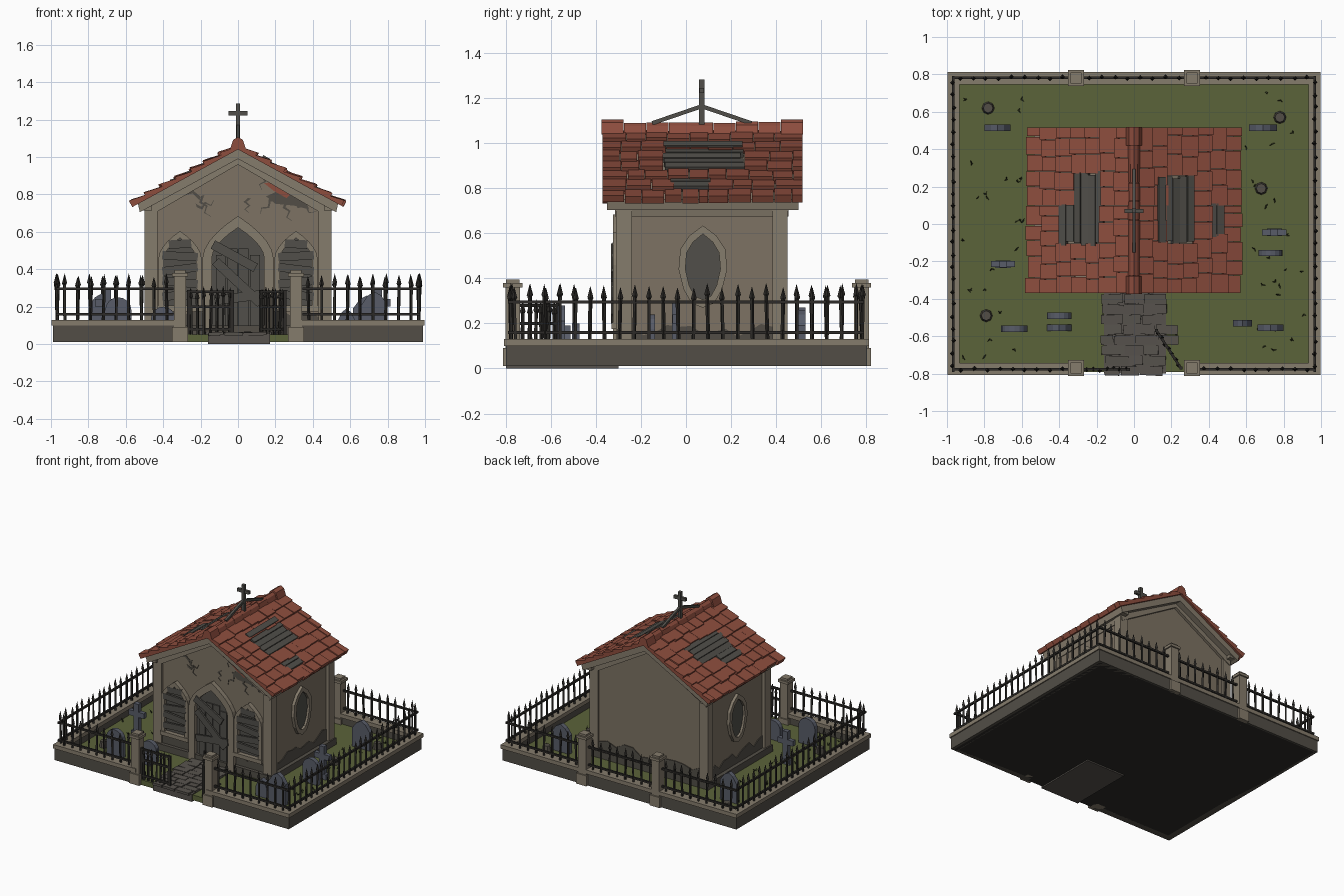
import bpy, bmesh, math, random
from mathutils import Vector, Matrix, Euler

if "Cube" in bpy.data.objects:
    bpy.data.objects.remove(bpy.data.objects["Cube"])
random.seed(4)
rnd = random.uniform

def mat(name, c):
    m = bpy.data.materials.new(name)
    m.diffuse_color = (*c, 1)
    m.use_nodes = True
    m.node_tree.nodes["Principled BSDF"].inputs["Base Color"].default_value = m.diffuse_color
    return m

PLASTER = mat("plaster tan", (0.205, 0.170, 0.125))
TRIM = mat("trim stone", (0.235, 0.200, 0.150))
DARK = mat("dark stone", (0.085, 0.076, 0.062))
RED = mat("roof red", (0.270, 0.075, 0.048))
GRASS = mat("grass green", (0.105, 0.125, 0.042))
PATH = mat("path slate", (0.095, 0.085, 0.074))
IRON = mat("iron black", (0.026, 0.024, 0.021))
WOOD = mat("weathered wood", (0.082, 0.078, 0.068))
GRAVE = mat("gravestone blue grey", (0.098, 0.108, 0.140))
WEED = mat("weed dark green", (0.035, 0.045, 0.016))

def make(name, bm, *mats):
    bmesh.ops.recalc_face_normals(bm, faces=bm.faces)
    me = bpy.data.meshes.new(name)
    bm.to_mesh(me)
    bm.free()
    for m in mats:
        me.materials.append(m)
    ob = bpy.data.objects.new(name, me)
    bpy.context.collection.objects.link(ob)
    return ob

def box(bm, c, s, rot=(0, 0, 0)):
    M = Matrix.Translation(c) @ Euler(rot).to_matrix().to_4x4() @ Matrix.Diagonal((*s, 1))
    bmesh.ops.create_cube(bm, size=1, matrix=M)

def span(bm, x0, x1, y0, y1, z0, z1):
    box(bm, ((x0+x1)/2, (y0+y1)/2, (z0+z1)/2), (x1-x0, y1-y0, z1-z0))

def prism(bm, pts, a, b, axis='y'):
    """Extrude a (u, z) outline from a to b along y or x."""
    f = (lambda u, v, d: (u, d, v)) if axis == 'y' else (lambda u, v, d: (d, u, v))
    A = [bm.verts.new(f(u, v, a)) for u, v in pts]
    B = [bm.verts.new(f(u, v, b)) for u, v in pts]
    bm.faces.new(A)
    bm.faces.new(B[::-1])
    for i in range(len(pts)):
        j = (i + 1) % len(pts)
        bm.faces.new((A[i], B[i], B[j], A[j]))

def frame(bm, out, inn, a, b, axis='y', closed=False):
    n = len(out)
    for i in range(n if closed else n - 1):
        j = (i + 1) % n
        prism(bm, [out[i], out[j], inn[j], inn[i]], a, b, axis)

def beam(bm, p, q, t, t2=None):
    p, q = Vector(p), Vector(q)
    d = q - p
    M = Matrix.Translation((p+q)/2) @ d.to_track_quat('Z', 'Y').to_matrix().to_4x4()
    bmesh.ops.create_cube(bm, size=1, matrix=M @ Matrix.Diagonal((t, t2 or t, d.length, 1)))

def arch(cx, w, z0, zs, zt, n=5):
    right = [(w*(1-(i/n)**1.8), zs+(zt-zs)*i/n) for i in range(n + 1)]
    left = [(-x, z) for x, z in right[:-1]]
    return [(cx+x, z) for x, z in [(-w, z0)] + left + right[::-1] + [(w, z0)]]

# ground slab, black underneath
bm = bmesh.new()
span(bm, -0.97, 0.97, -0.79, 0.79, 0.01, 0.05)
ground = make("ground", bm, GRASS, IRON)
for p in ground.data.polygons:
    p.material_index = 1 if p.normal.z < -0.5 else 0

# perimeter wall and coping; front gap for the gate
for nm, m, e, z0, z1 in (("perimeter_wall", DARK, 0, 0.01, 0.10), ("wall_coping", TRIM, 0.008, 0.10, 0.13)):
    bm = bmesh.new()
    for s in (-1, 1):
        xo, xi = s*(0.99+e), s*(0.94-e)
        span(bm, min(xo, xi), max(xo, xi), -0.8-e, 0.805+e, z0, z1)
        span(bm, min(s*0.3, s*0.94), max(s*0.3, s*0.94), -0.8-e, -0.75+e, z0, z1)
    span(bm, -0.94, 0.94, 0.755-e, 0.805+e, z0, z1)
    make(nm, bm, m)

# gate pillars, front and back
bm = bmesh.new()
for x in (-0.31, 0.31):
    for y in (-0.77, 0.78):
        span(bm, x-0.033, x+0.033, y-0.033, y+0.033, 0.01, 0.365)
        span(bm, x-0.043, x+0.043, y-0.043, y+0.043, 0.01, 0.09)
        span(bm, x-0.043, x+0.043, y-0.043, y+0.043, 0.36, 0.38)
        span(bm, x-0.03, x+0.03, y-0.03, y+0.03, 0.38, 0.395)
make("gate_pillars", bm, TRIM)

# iron fence with spear tips
def spike(bm, x, y, z0, z1):
    t = Vector((x+rnd(-.006, .006), y+rnd(-.006, .006), z1-0.05))
    beam(bm, (x, y, z0), t, 0.012)
    for h, r1, r2, dz in ((0.012, 0.006, 0.013, 0), (0.05, 0.013, 0, 0.03)):
        bmesh.ops.create_cone(bm, segments=4, radius1=r1, radius2=r2, depth=h, cap_ends=True,
                              matrix=Matrix.Translation(t + Vector((0, 0, dz))))

def fence(bm, p, q, z0=0.12, z1=0.375, step=0.066, rails=(0.16, 0.295)):
    p, q = Vector(p), Vector(q)
    n = max(2, round((q-p).length/step))
    for i in range(n):
        c = p.lerp(q, (i+0.5)/n)
        spike(bm, c.x, c.y, z0, z1-rnd(0, .02))
    for z in rails:
        beam(bm, (*p, z), (*q, z), 0.014)

bm = bmesh.new()
for s in (-1, 1):
    fence(bm, (s*0.967, -0.79), (s*0.967, 0.79))
    fence(bm, (s*0.96, -0.777), (s*0.345, -0.777))
    fence(bm, (s*0.96, 0.782), (s*0.345, 0.782))
fence(bm, (-0.275, 0.782), (0.275, 0.782))
make("iron_fence", bm, IRON)

# gate leaves: left shut, right swung inward
bm = bmesh.new()
for p, q in (((-0.265, -0.777), (-0.03, -0.777)), ((0.25, -0.77), (0.12, -0.57))):
    fence(bm, p, q, 0.05, 0.31, 0.036, (0.08, 0.2, 0.28))
    for e in (p, q):
        beam(bm, (*e, 0.04), (*e, 0.29), 0.016)
make("gate_leaves", bm, IRON)

# stone path of irregular slabs
bm = bmesh.new()
span(bm, -0.16, 0.17, -0.8, -0.3, 0.0, 0.056)
for r in range(9):
    y, x = -0.785 + r*0.055, -0.175 + rnd(-.01, .02)
    while x < 0.13:
        w = rnd(0.07, 0.13)
        box(bm, (x+w/2, y, 0.055), (w-0.006, 0.05, 0.018), (rnd(-.05, .05), rnd(-.05, .05), rnd(-.06, .06)))
        x += w
make("stone_path", bm, PATH)

# chapel body
bm = bmesh.new()
prism(bm, [(-.475, .03), (.475, .03), (.475, .75), (0, 1.01), (-.475, .75)], -0.29, 0.435)
make("chapel_walls", bm, PLASTER)

# corner pilasters, cornices and raking boards
bm = bmesh.new()
for s in (-1, 1):
    for y0, y1 in ((-0.31, -0.24), (0.385, 0.45)):
        span(bm, min(s*.43, s*.5), max(s*.43, s*.5), y0, y1, 0.05, 0.735)
    span(bm, min(s*.46, s*.525), max(s*.46, s*.525), -0.335, 0.49, 0.715, 0.745)
rake = [(-.535, .75), (0, 1.045), (.535, .75), (.525, .705), (0, .99), (-.525, .705)]
prism(bm, rake, -0.35, 0.5)
prism(bm, [(x*.93, z-.03) for x, z in rake], -0.315, 0.455)
make("trim_and_cornice", bm, TRIM)

# plinth and jagged damp stains
def jag(bm, u0, u1, a, b, axis):
    n = 12
    top = [(u0+(u1-u0)*i/n, rnd(0.14, 0.2)) for i in range(n + 1)]
    prism(bm, [(u1, 0.05), (u0, 0.05)] + top, a, b, axis)
bm = bmesh.new()
span(bm, -0.51, 0.51, -0.322, 0.46, 0.04, 0.1)
for s in (-1, 1):
    jag(bm, -0.24, 0.385, s*0.47, s*0.481, 'x')
jag(bm, -0.43, 0.43, 0.43, 0.441, 'y')
jag(bm, -0.43, 0.43, -0.285, -0.296, 'y')
make("plinth_and_stains", bm, DARK)

# arches: door, front windows, side windows
frames, fills = bmesh.new(), bmesh.new()
for cx, w, z0, zs, zt, t in ((0, .19, .05, .46, .685, .05), (-.31, .115, .2, .46, .605, .03), (.31, .115, .2, .46, .605, .03)):
    inner = arch(cx, w-t, z0, zs, zt-t*1.25)
    frame(frames, arch(cx, w, z0, zs, zt), inner, -0.28, -0.325)
    prism(fills, inner, -0.28, -0.297)
    if cx:
        span(frames, cx-.12, cx+.12, -0.33, -0.28, 0.175, 0.205)
def lancet(k):
    half = [(0, .27), (.05, .29), (.085, .35), (.108, .44), (.1, .53), (.06, .59), (0, .635)]
    pts = half + [(-u, z) for u, z in half[-2:0:-1]]
    return [(0.075+u*k, .45+(z-.45)*(k+.08 if k < 1 else 1)) for u, z in pts]
for s in (-1, 1):
    frame(frames, lancet(1), lancet(.72), s*.46, s*.497, 'x', True)
    prism(fills, lancet(.74), s*.46, s*.48, 'x')
make("arch_frames", frames, TRIM)
make("door_and_window_panels", fills, WOOD)

# boards nailed over door and windows
bm = bmesh.new()
for x in (-.09, -.03, .03, .09):
    span(bm, x-.027, x+.027, -0.306, -0.29, 0.05, 0.53-abs(x)*.6)
for x, z, l, a in ((-.02, .47, .26, .5), (0, .33, .33, .75), (.01, .25, .27, -.12)):
    box(bm, (x, -0.327, z), (l, 0.014, 0.05), (0, a, 0))
for s in (-1, 1):
    for z, a in ((.26, .06), (.33, -.1), (.4, .12), (.47, -.05), (.535, .05)):
        box(bm, (s*.31, -0.318, z), (.19 if z < .5 else .12, 0.016, 0.045), (0, a*s, 0))
make("nailed_boards", bm, WOOD)

# cracks and exposed brick on the gable
def crack(bm, x, z, a, l):
    n, L, R = 4, [], []
    for i in range(n + 1):
        w = 0.009*(1-i/n)+0.001
        px, pz = x+math.cos(a)*l*i/n, z+math.sin(a)*l*i/n
        j = (-1)**i*0.012
        nx, nz = -math.sin(a), math.cos(a)
        L.append((px+nx*(j+w), pz+nz*(j+w)))
        R.append((px+nx*(j-w), pz+nz*(j-w)))
    prism(bm, L + R[::-1], -0.285, -0.2935)
bm = bmesh.new()
for c in ((-.2, .79, -1.2, .12), (-.2, .79, 2.9, .18), (-.22, .73, .3, .1), (.2, .78, -2.4, .12), (.25, .76, -1.3, .11),
          (.3, .76, -.5, .13), (.05, .78, -1.6, .08), (.15, .92, -1.9, .1)):
    crack(bm, *c)
prism(bm, [(.15, .79), (.2, .75), (.3, .74), (.38, .72), (.36, .78), (.24, .83)], -0.285, -0.293)
make("wall_cracks", bm, DARK)
bm = bmesh.new()
prism(bm, [(.14, .86), (.19, .82), (.26, .78), (.29, .81), (.21, .87)], -0.285, -0.296)
make("exposed_brick", bm, RED)

# roof tiles in overlapping rows, leaving holes
ang = math.atan(0.545)
def slope(side, s, y, h):
    return (side*(s*math.cos(ang)+h*math.sin(ang)), y, 1.045-s*math.sin(ang)+h*math.cos(ang))
def slab(bm, side, s0, s1, y0, y1, b, h0, h1):
    v = [bm.verts.new(slope(side, s, y, h)) for s, h in ((s0, b), (s0, h0), (s1, h1), (s1, b)) for y in (y0, y1)]
    for f in ((0, 2, 4, 6), (1, 3, 5, 7), (0, 1, 3, 2), (2, 3, 5, 4), (4, 5, 7, 6), (6, 7, 1, 0)):
        bm.faces.new([v[i] for i in f])
HOLES = {(1, 2): (-.1, .26), (1, 3): (-.1, .26), (1, 5): (-.05, .1),
         (-1, 2): (-.1, .27), (-1, 3): (-.1, .27), (-1, 4): (-.1, .1)}
tiles, planks = bmesh.new(), bmesh.new()
for side in (-1, 1):
    for row in range(7):
        s0 = row*0.0895
        h0, h1 = HOLES.get((side, row), (0.1, 0.1))
        for a, b in ((-0.37, h0), (h1, 0.52)):
            y = a
            while y < b-0.001:
                e = y + rnd(0.075, 0.115)
                e = b if b-e < 0.04 else e
                k = rnd(-.004, .005)
                slab(tiles, side, s0, s0+0.1+rnd(-.006, .01), y, e-0.003, -0.004, 0.012+k, 0.031+k)
                y = e
        if h0 != h1:
            for i in range(2):
                t = s0 + i*0.046
                slab(planks, side, t, t+0.042, h0-.01+rnd(-.01, .02), h1+rnd(-.02, .015), -.002, .02+i*.004, .018+rnd(0, .01))
# a wider loose plank near the ridge on the right
slab(planks, 1, 0.135, 0.175, -0.1, 0.25, 0.015, 0.034, 0.034)
# ridge tiles
for i in range(9):
    y = -0.375 + i*0.0995
    w = 0.043 if i in (0, 8) else 0.033
    up = 0.012 if i in (0, 8) else rnd(-.005, .003)
    prism(tiles, [(-w, 1.04), (-w*.6, 1.08+up), (0, 1.095+up), (w*.6, 1.08+up), (w, 1.04)], y, y+0.098)
make("roof_tiles", tiles, RED)
make("roof_planks", planks, WOOD)

# ridge cross with braces
bm = bmesh.new()
span(bm, -0.012, 0.012, 0.058, 0.082, 1.07, 1.285)
span(bm, -0.05, 0.05, 0.06, 0.08, 1.223, 1.247)
for e in (-0.15, 0.29):
    beam(bm, (0, e, 1.09), (0, 0.07, 1.165), 0.018)
make("ridge_cross", bm, WOOD)

# gravestones: x, y, width, height, kind
bm = bmesh.new()
for x, y, w, h, kind in ((-.73, .515, .14, .27, 'p'), (-.64, -.56, .14, .25, 'r'), (-.4, -.49, .13, .2, 'r'),
                         (-.4, -.555, .13, .12, 'p'), (.69, .515, .15, .26, 'p'), (.73, -.155, .13, .24, 'r'),
                         (.58, -.53, .1, .19, 'p'), (.73, -.555, .14, .28, 'p'),
                         (-.7, -.215, .13, .3, 'c'), (.75, -.045, .13, .3, 'c')):
    w /= 2
    if kind == 'c':
        span(bm, x-.02, x+.02, y-.018, y+.018, .04, h)
        span(bm, x-w, x+w, y-.016, y+.016, h-.1, h-.06)
        span(bm, x-.04, x+.04, y-.02, y+.02, .04, .09)
        continue
    if kind == 'p':
        top = [(w, h-.07), (w*.5, h-.02), (0, h), (-w*.5, h-.02), (-w, h-.07)]
    else:
        top = [(w*math.cos(math.pi*i/8), h-w+w*math.sin(math.pi*i/8)) for i in range(9)]
    prism(bm, [(x+u, z) for u, z in [(-w, .04), (w, .04)] + top], y-.017, y+.017)
make("gravestones", bm, GRAVE)

# small round stones
bm = bmesh.new()
for x, y in ((-.78, .62), (-.79, -.49), (.68, .19), (.78, .57)):
    bmesh.ops.create_cone(bm, segments=8, radius1=.035, radius2=.026, depth=.05, cap_ends=True, matrix=Matrix.Translation((x, y, .07)))
make("round_stones", bm, DARK)

# scattered weeds
bm = bmesh.new()
for i in range(50):
    c = Vector((random.choice((-1, 1))*rnd(.58, .92), rnd(-.72, .72), .052))
    for k in range(2):
        a = rnd(0, 6.28)
        d = Vector((math.cos(a), math.sin(a), 0))*.012
        bm.faces.new([bm.verts.new(p) for p in (c-d*.5, c+d*.5, c+d+Vector((d.y, -d.x, rnd(.01, .03))))])
make("weeds", bm, WEED)
